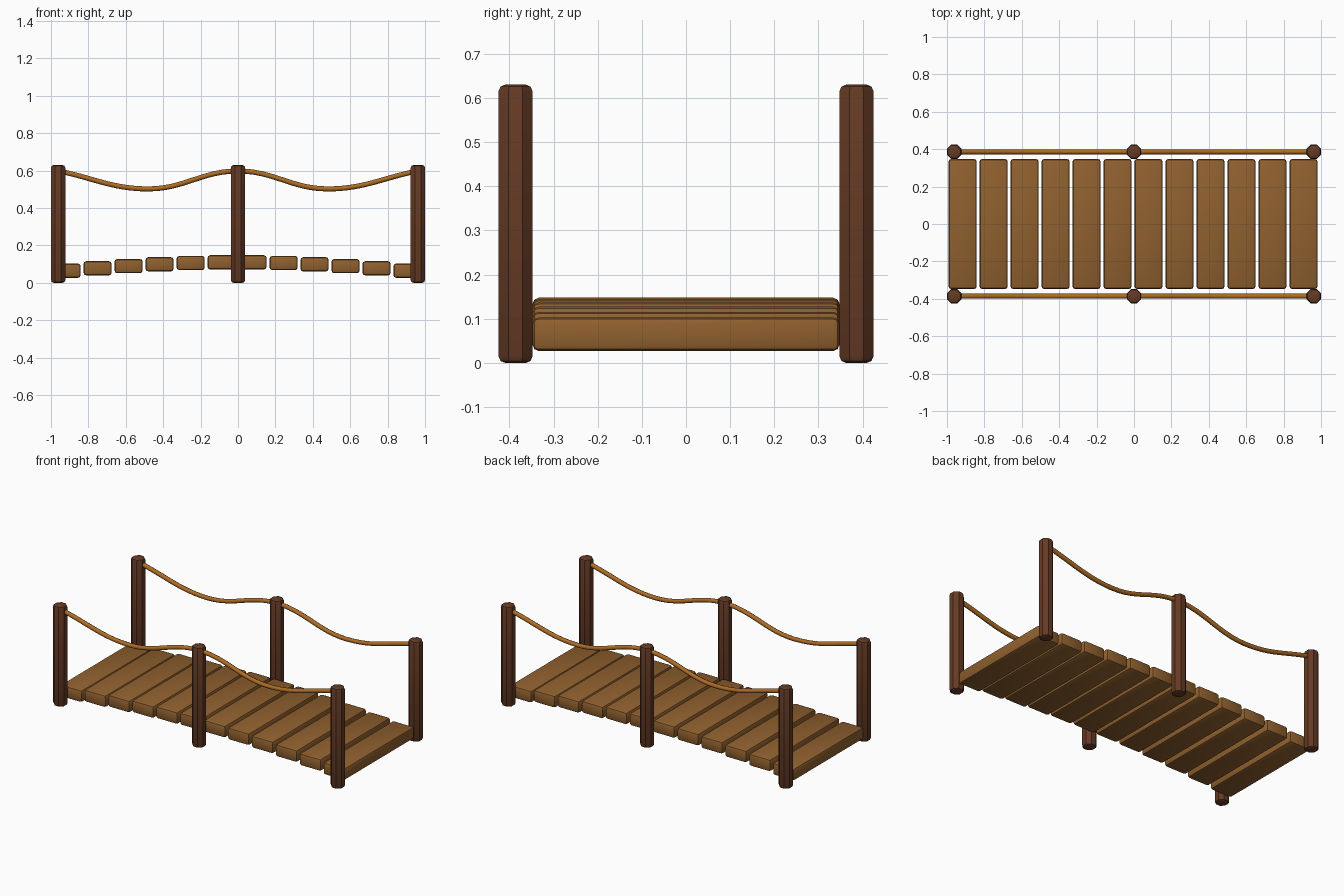
import bpy, math

if "Cube" in bpy.data.objects:
    bpy.data.objects.remove(bpy.data.objects["Cube"])


def material(name, rgb):
    m = bpy.data.materials.new(name)
    m.diffuse_color = (*rgb, 1)
    m.use_nodes = True
    m.node_tree.nodes["Principled BSDF"].inputs["Base Color"].default_value = m.diffuse_color
    return m


plank_wood = material("plank_wood", (0.28, 0.118, 0.028))
post_wood = material("dark_post_wood", (0.13, 0.043, 0.018))
rope_fiber = material("rope_fiber", (0.42, 0.15, 0.018))


def finish(ob, name, mat, bevel=0, segments=2, angle=30):
    ob.name = name
    ob.data.materials.append(mat)
    if bevel:
        b = ob.modifiers.new("rounded_edges", 'BEVEL')
        b.width, b.segments = bevel, segments
        b.limit_method, b.angle_limit = 'ANGLE', math.radians(60)
        bpy.context.view_layer.objects.active = ob
        bpy.ops.object.modifier_apply(modifier=b.name)
    bpy.ops.object.shade_smooth_by_angle(angle=math.radians(angle))


# Deck planks, laid in a shallow arch
COUNT = 12
for i in range(COUNT):
    x = -0.005 + (i - (COUNT - 1) / 2) * 0.1657
    z = 0.065 + 0.045 * math.sin(math.pi * i / (COUNT - 1))
    bpy.ops.mesh.primitive_cube_add(size=1, location=(x, 0, z))
    ob = bpy.context.object
    ob.scale = (0.15, 0.695, 0.076)
    bpy.ops.object.transform_apply(location=False, rotation=False, scale=True)
    finish(ob, f"plank_{i + 1}", plank_wood, bevel=0.014)

# Octagonal posts, flat sides facing along the axes
APOTHEM, HEIGHT, SIDE = 0.0385, 0.63, 0.386
for side, y in (("front", -SIDE), ("back", SIDE)):
    for place, x in (("left", -0.9615), ("middle", 0), ("right", 0.9615)):
        bpy.ops.mesh.primitive_cylinder_add(
            vertices=8, radius=APOTHEM / math.cos(math.pi / 8), depth=HEIGHT,
            location=(x, y, HEIGHT / 2), rotation=(0, 0, math.pi / 8))
        bpy.ops.object.transform_apply(location=False, rotation=True, scale=False)
        finish(bpy.context.object, f"{side}_{place}_post", post_wood, bevel=0.015)

# Sagging rope rails
for side, y in (("front", -SIDE), ("back", SIDE)):
    curve = bpy.data.curves.new(f"{side}_rope", 'CURVE')
    curve.dimensions = '3D'
    curve.bevel_depth, curve.bevel_resolution = 0.0135, 2
    curve.resolution_u = 12
    curve.use_fill_caps = True
    spline = curve.splines.new('BEZIER')
    spline.bezier_points.add(4)
    for k, p in enumerate(spline.bezier_points):
        p.co = (-0.96 + 0.48 * k, y, 0.502 if k % 2 else 0.598)
        p.handle_left_type = p.handle_right_type = 'AUTO'
    ob = bpy.data.objects.new(f"{side}_rope", curve)
    bpy.context.collection.objects.link(ob)
    bpy.ops.object.select_all(action='DESELECT')
    ob.select_set(True)
    bpy.context.view_layer.objects.active = ob
    bpy.ops.object.convert(target='MESH')
    finish(bpy.context.object, f"{side}_rope", rope_fiber, angle=50)
